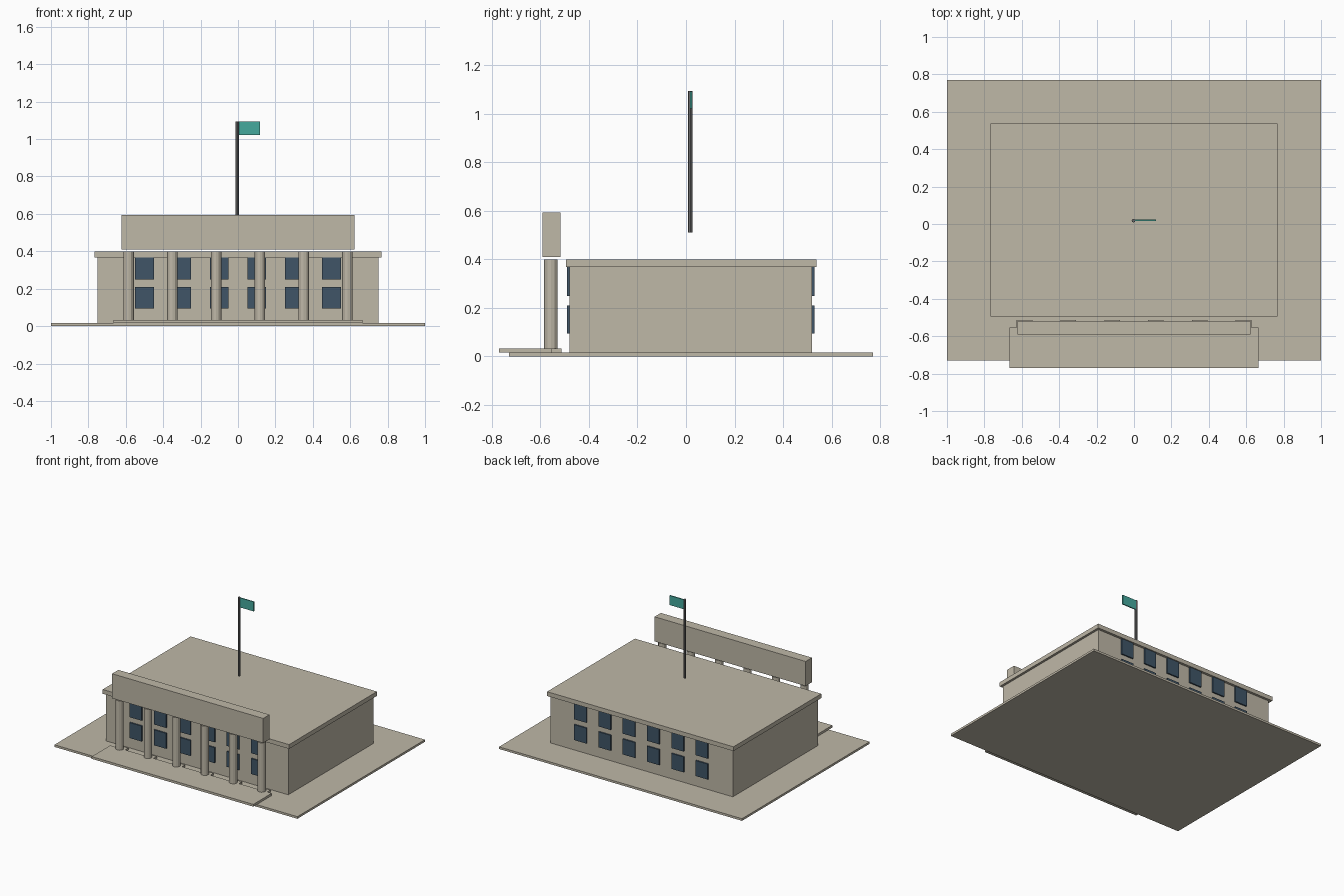
import bpy
import bmesh
import math

old = bpy.data.objects.get("Cube")
if old:
    bpy.data.objects.remove(old, do_unlink=True)


def material(name, rgb):
    m = bpy.data.materials.new(name)
    m.use_nodes = True
    color = (*rgb, 1.0)
    m.diffuse_color = color
    m.node_tree.nodes["Principled BSDF"].inputs["Base Color"].default_value = color
    return m


stone = material("warm stone", (0.52, 0.48, 0.39))
glass = material("dark blue glass", (0.05, 0.09, 0.135))
metal = material("grey metal", (0.14, 0.14, 0.14))
cloth = material("teal cloth", (0.06, 0.40, 0.34))


def add_object(name, bm, mat):
    mesh = bpy.data.meshes.new(name)
    bm.to_mesh(mesh)
    bm.free()
    mesh.materials.append(mat)
    ob = bpy.data.objects.new(name, mesh)
    bpy.context.collection.objects.link(ob)
    return ob


def box(name, x, y, z, mat):
    """Box from (min, max) ranges on each axis."""
    bm = bmesh.new()
    bmesh.ops.create_cube(bm, size=1)
    for v in bm.verts:
        for i, (lo, hi) in enumerate((x, y, z)):
            v.co[i] = (lo + hi) / 2 + v.co[i] * (hi - lo)
    return add_object(name, bm, mat)


def prism(name, x, y, z, radius, sides, mat):
    """Upright flat-sided cylinder."""
    bm = bmesh.new()
    bmesh.ops.create_cone(bm, cap_ends=True, segments=sides, radius1=radius,
                          radius2=radius, depth=z[1] - z[0])
    bmesh.ops.translate(bm, verts=bm.verts, vec=(x, y, (z[0] + z[1]) / 2))
    return add_object(name, bm, mat)


# Ground slab and entrance step
box("ground_slab", (-1, 1), (-0.73, 0.77), (0, 0.016), stone)
box("entrance_step", (-0.665, 0.665), (-0.77, -0.553), (0.016, 0.033), stone)

# Main block and overhanging roof
box("walls", (-0.75, 0.75), (-0.48, 0.52), (0.016, 0.37), stone)
box("roof", (-0.767, 0.767), (-0.495, 0.538), (0.368, 0.40), stone)

# Windows in two rows, front and back
for side, y in (("front", (-0.49, -0.479)), ("back", (0.519, 0.53))):
    for row, z in (("lower", (0.095, 0.21)), ("upper", (0.25, 0.368))):
        for i in range(6):
            cx = -0.5 + 0.2 * i
            box(f"{side}_{row}_window_{i + 1}", (cx - 0.05, cx + 0.05), y, z, glass)

# Colonnade: columns on square pads, with a tall beam above
for i in range(6):
    cx = -0.585 + 0.234 * i
    box(f"column_pad_{i + 1}", (cx - 0.042, cx + 0.042), (-0.6, -0.514),
        (0.016, 0.032), stone)
    prism(f"column_{i + 1}", cx, -0.557, (0.032, 0.40), 0.028, 12, stone)
box("portico_beam", (-0.622, 0.622), (-0.592, -0.518), (0.41, 0.593), stone)

# Flagpole and flag
prism("flagpole", -0.003, 0.018, (0.51, 1.095), 0.0095, 8, metal)
box("flag", (0, 0.118), (0.016, 0.024), (1.022, 1.093), cloth)
